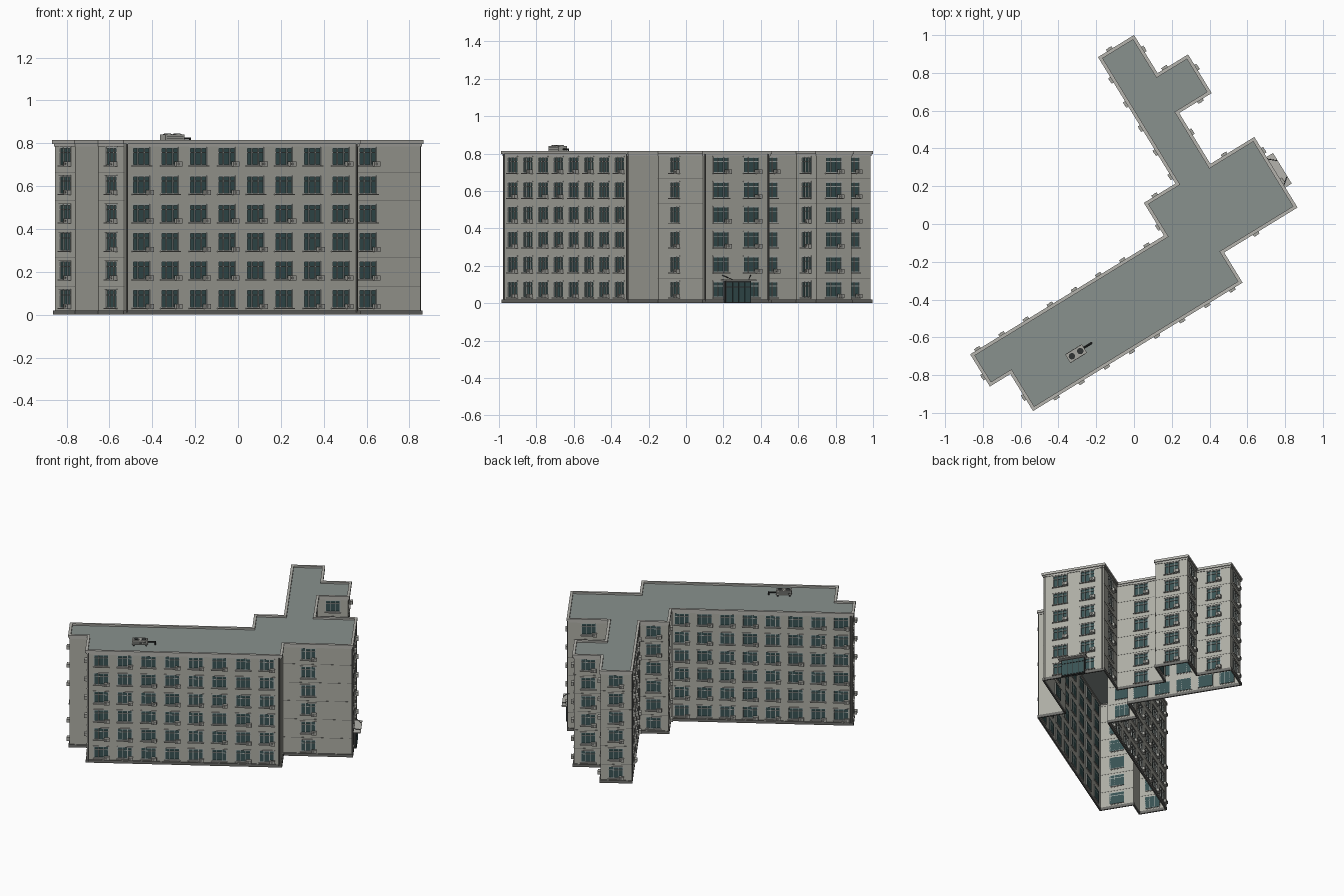
import bpy, bmesh, math, random
from mathutils import Matrix, Vector

if "Cube" in bpy.data.objects:
    bpy.data.objects.remove(bpy.data.objects["Cube"])
random.seed(4)
TURN = Matrix.Rotation(math.radians(31.5), 4, 'Z')
FLOORS, PITCH, FIRST = 6, 0.133, 0.074      # storeys, storey height, first window centre
W, H = 0.1, 0.086                           # window opening
WALL_IN, TOP = 0.01, 0.8


def material(name, r, g, b):
    m = bpy.data.materials.new(name)
    m.use_nodes = True
    m.diffuse_color = (r, g, b, 1)
    m.node_tree.nodes["Principled BSDF"].inputs["Base Color"].default_value = (r, g, b, 1)
    return m


wall_mat = material("warm grey wall", 0.42, 0.42, 0.375)
trim_mat = material("light grey trim", 0.46, 0.455, 0.42)
base_mat = material("dark grey base", 0.15, 0.15, 0.14)
roof_mat = material("green grey roof", 0.25, 0.285, 0.27)
glass_mat = material("teal glass", 0.04, 0.085, 0.088)
frame_mat = material("pale window frame", 0.4, 0.43, 0.41)
case_mat = material("cooler casing", 0.38, 0.38, 0.35)
dark_mat = material("dark metal", 0.03, 0.033, 0.033)

# Outline of the building, counterclockwise, with the window positions of the wall
# that starts at each corner: (u, v, window count, window spacing, shift from centre)
OUTLINE = [
    (0.523, 0.853, 1, 0, 0), (0.299, 0.853, 5, 0.15, 0), (0.299, 0.068, 1, 0, 0),
    (0.103, 0.068, 1, 0, 0), (0.103, -0.135, 8, 0.15, 0), (-1.1, -0.135, 1, 0, 0),
    (-1.1, -0.335, 0, 0, 0), (-0.973, -0.335, 1, 0, 0), (-0.973, -0.565, 8, 0.156, 0),
    (0.328, -0.565, 0, 0, 0), (0.328, -0.378, 1, 0, -0.06), (0.784, -0.378, 2, 0.19, 0),
    (0.784, 0.06, 1, 0, 0), (0.511, 0.06, 1, 0, 0), (0.511, 0.376, 1, 0, 0),
    (0.713, 0.376, 1, 0, 0), (0.713, 0.616, 1, 0, 0), (0.524, 0.616, 1, 0, 0)]
POINTS = [Vector((p[0], p[1], 0)) for p in OUTLINE]
N = len(POINTS)


def inset(d):
    """The outline moved inwards by d; all corners are square."""
    out = []
    for i, p in enumerate(POINTS):
        a, b = (p - POINTS[i - 1]).normalized(), (POINTS[(i + 1) % N] - p).normalized()
        out.append(p + d * Vector((-a.y - b.y, a.x + b.x, 0)))
    return out


def finish(bm, name, mat):
    mesh = bpy.data.meshes.new(name)
    bm.to_mesh(mesh)
    bm.free()
    mesh.materials.append(mat)
    ob = bpy.data.objects.new(name, mesh)
    ob.matrix_world = TURN
    bpy.context.collection.objects.link(ob)
    return ob


def box(bm, frame, x0, x1, y0, y1, z0, z1):
    mid = Vector((x0 + x1, y0 + y1, z0 + z1)) / 2
    size = Matrix.Diagonal((x1 - x0, y1 - y0, z1 - z0, 1))
    bmesh.ops.create_cube(bm, size=1, matrix=frame @ Matrix.Translation(mid) @ size)


def rod(bm, frame, a, b, r, sides=8):
    a, b = Vector(a), Vector(b)
    turn = (b - a).to_track_quat('Z', 'Y').to_matrix().to_4x4()
    bmesh.ops.create_cone(bm, segments=sides, radius1=r, radius2=r, cap_ends=True,
                          depth=(b - a).length,
                          matrix=frame @ Matrix.Translation((a + b) / 2) @ turn)


def quad(bm, frame, *corners):
    bm.faces.new([bm.verts.new(frame @ Vector(c)) for c in corners])


def ring(name, mat, d_out, d_in, z0, z1):
    """A band with a rectangular section running round the outline."""
    bm = bmesh.new()
    loops = [[bm.verts.new((p.x, p.y, z)) for p in inset(d)]
             for d, z in ((d_out, z0), (d_out, z1), (d_in, z1), (d_in, z0))]
    for k in range(4):
        a, b = loops[k], loops[(k + 1) % 4]
        for i in range(N):
            j = (i + 1) % N
            bm.faces.new((a[i], a[j], b[j], b[i]))
    finish(bm, name, mat)


walls, glass, frames, sills, coolers, grilles, pipes = (bmesh.new() for _ in range(7))


def window(f, x, z):
    """Reveal, pane, surround, bars, sill and sometimes a cooler; outside is -y."""
    x0, x1, z0, z1, d = x - W / 2, x + W / 2, z - H / 2, z + H / 2, 0.006
    rim = [(x0, z0), (x1, z0), (x1, z1), (x0, z1)]
    quad(glass, f, *[(a, d, b) for a, b in rim])
    for k in range(4):
        (a, b), (c, e) = rim[k], rim[(k + 1) % 4]
        quad(walls, f, (a, 0, b), (c, 0, e), (c, d, e), (a, d, b))
    t = 0.005
    for a, b in ((x0, x0 + t), (x1 - t, x1), (x - 0.02, x - 0.016), (x + 0.016, x + 0.02)):
        box(frames, f, a, b, -0.001, d, z0, z1)
    for a, b in ((z0, z0 + t), (z1 - t, z1), (z1 - 0.027, z1 - 0.023)):
        box(frames, f, x0, x1, 0, d, a, b)
    box(sills, f, x0 - 0.004, x1 + 0.004, -0.009, 0.001, z0 - 0.005, z0)
    box(sills, f, x0 - 0.003, x1 + 0.003, -0.004, 0.001, z1, z1 + 0.004)
    if random.random() < 0.75:
        c = x1 - 0.012
        box(coolers, f, c - 0.017, c + 0.017, -0.022, -0.004, z0 - 0.004, z0 + 0.019)
        rod(grilles, f, (c - 0.004, -0.0228, z0 + 0.008), (c - 0.004, -0.021, z0 + 0.008), 0.008, 10)


def wall_frame(i, corners):
    p, q = corners[i], corners[(i + 1) % N]
    t = (q - p).normalized()
    f = Matrix.Identity(4)
    f.col[0], f.col[1], f.col[3] = (*t, 0), (-t.y, t.x, 0, 0), (*p, 1)
    return f, (q - p).length


# Walls with window openings, storey seams and downpipes
corners = inset(WALL_IN)
seams = bmesh.new()
for i in range(N):
    f, length = wall_frame(i, corners)
    count, gap, shift = OUTLINE[i][2:]
    centres = [length / 2 + shift + (k - (count - 1) / 2) * gap for k in range(count)]
    xs = [0] + [e for c in centres for e in (c - W / 2, c + W / 2)] + [length]
    for k in range(0, len(xs), 2):
        quad(walls, f, (xs[k], 0, 0), (xs[k + 1], 0, 0), (xs[k + 1], 0, TOP), (xs[k], 0, TOP))
    for c in centres:
        edges = [0] + [e for s in range(FLOORS) for e in
                       (FIRST + s * PITCH - H / 2, FIRST + s * PITCH + H / 2)] + [TOP]
        for a, b in zip(edges[::2], edges[1::2]):
            quad(walls, f, (c - W / 2, 0, a), (c + W / 2, 0, a), (c + W / 2, 0, b), (c - W / 2, 0, b))
        for s in range(FLOORS):
            window(f, c, FIRST + s * PITCH)
    if count == 1:
        for s in range(1, FLOORS):
            z = s * PITCH
            box(seams, f, 0, length, -0.001, 0.001, z - 0.001, z + 0.001)
    if count > 1:
        for x in (0.012, length - 0.012):
            rod(pipes, f, (x, -0.005, 0.01), (x, -0.005, TOP), 0.004)

bmesh.ops.remove_doubles(walls, verts=walls.verts, dist=0.00001)
finish(walls, "walls", wall_mat)
finish(glass, "window_panes", glass_mat)
finish(frames, "window_frames", frame_mat)
finish(sills, "window_sills", trim_mat)
finish(coolers, "window_coolers", case_mat)
finish(grilles, "cooler_fans", base_mat)
finish(seams, "storey_seams", base_mat)
finish(pipes, "downpipes", base_mat)

# Bands round the building and the flat roof
ring("plinth", base_mat, 0.003, 0.012, 0, 0.02)
ring("frieze", trim_mat, 0.006, 0.012, 0.786, 0.798)
ring("parapet", trim_mat, 0, 0.018, 0.798, 0.815)
bm = bmesh.new()
bm.faces.new([bm.verts.new((p.x, p.y, 0.803)) for p in inset(0.015)])
finish(bm, "roof", roof_mat)

# Entrance porch with a canopy hung on two rods
f, length = wall_frame(11, corners)
mid = length / 2
porch, leaves, canopy, ties = (bmesh.new() for _ in range(4))
box(porch, f, mid - 0.08, mid + 0.08, -0.02, 0, 0, 0.118)
for k in range(4):
    x = mid - 0.074 + k * 0.038
    box(leaves, f, x, x + 0.034, -0.023, -0.019, 0.006, 0.085)
    box(leaves, f, x, x + 0.034, -0.023, -0.019, 0.09, 0.112)
box(canopy, f, mid - 0.095, mid + 0.095, -0.05, 0, 0.118, 0.126)
for s in (-1, 1):
    rod(ties, f, (mid + s * 0.09, 0, 0.15), (mid + s * 0.05, -0.046, 0.126), 0.002)
finish(porch, "entrance_porch", dark_mat)
finish(leaves, "entrance_doors", glass_mat)
finish(canopy, "entrance_canopy", trim_mat)
finish(ties, "canopy_rods", dark_mat)

# Twin-fan roof cooler on feet, with its duct
at = Matrix.Translation((-0.62, -0.425, 0.803))
case, fans = bmesh.new(), bmesh.new()
box(case, at, -0.052, 0.052, -0.026, 0.026, 0.012, 0.038)
for s in (-1, 1):
    rod(case, at, (s * 0.026, 0, 0.038), (s * 0.026, 0, 0.041), 0.022, 16)
    rod(fans, at, (s * 0.026, 0, 0.041), (s * 0.026, 0, 0.042), 0.017, 16)
    box(fans, at, s * 0.04 - 0.004, s * 0.04 + 0.004, -0.024, 0.024, 0, 0.012)
for z in (0.019, 0.027):
    box(fans, at, -0.046, 0.046, -0.027, 0.027, z, z + 0.003)
rod(fans, at, (0.05, 0.005, 0.02), (0.1, 0.005, 0.02), 0.005)
rod(fans, at, (0.1, 0.005, 0.024), (0.1, 0.005, 0), 0.005)
finish(case, "roof_cooler", case_mat)
finish(fans, "roof_cooler_fans", dark_mat)
